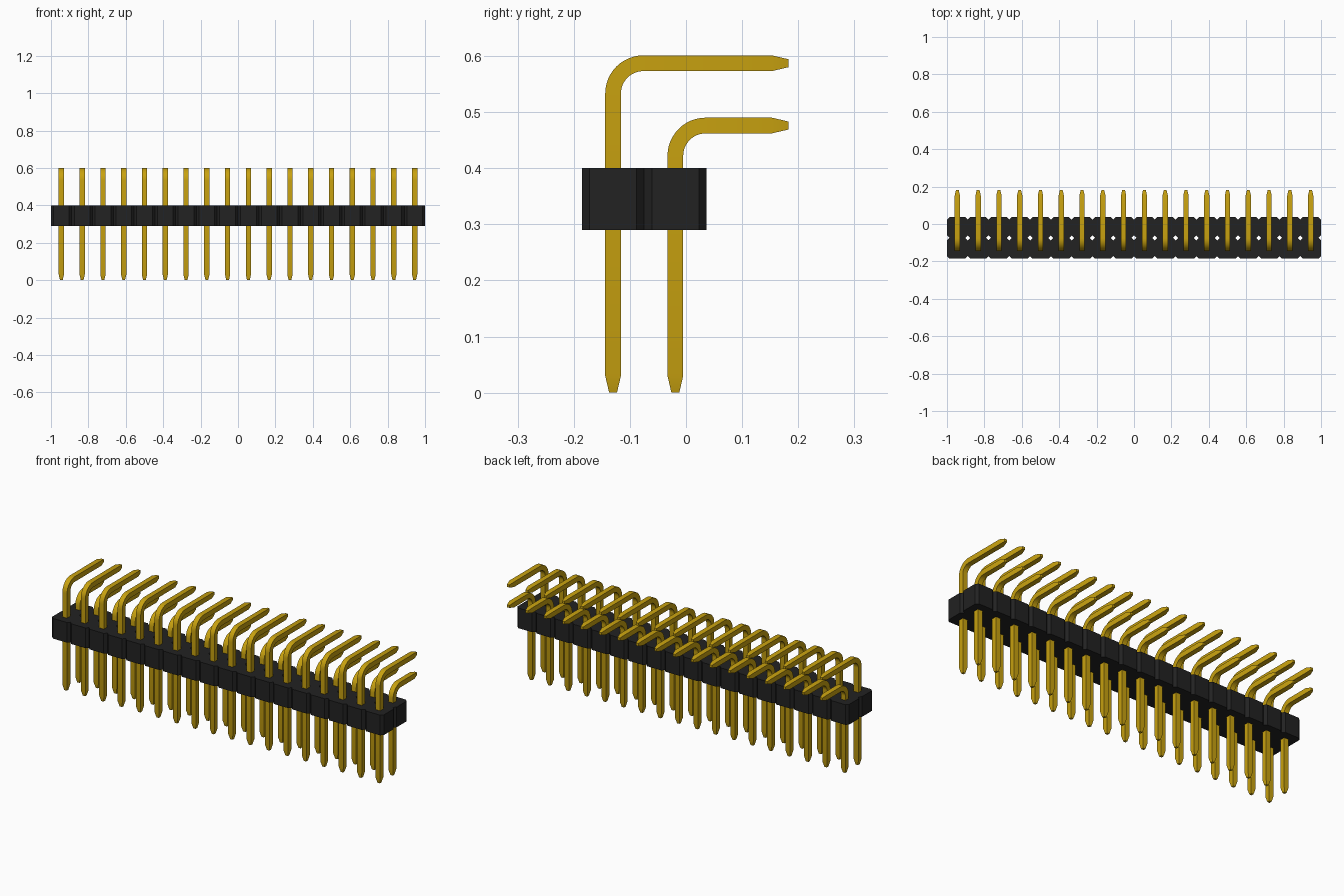
import bpy
import bmesh
from math import sin, cos, pi
from mathutils import Vector

if "Cube" in bpy.data.objects:
    bpy.data.objects.remove(bpy.data.objects["Cube"])

COLUMNS = 18
PITCH = 2 / COLUMNS
FRONT_ROW, BACK_ROW = -0.13, -0.019
BODY_BOTTOM, BODY_TOP = 0.29, 0.40
CHAMFER = 0.0135
PIN_HALF, TIP_HALF, TAPER = 0.014, 0.007, 0.03
BEND_RADIUS, BEND_STEPS = 0.054, 12
PIN_END = 0.183


def make_material(name, color):
    mat = bpy.data.materials.new(name)
    mat.use_nodes = True
    mat.diffuse_color = color
    mat.node_tree.nodes["Principled BSDF"].inputs["Base Color"].default_value = color
    return mat


def finish(name, bm, mat):
    bmesh.ops.recalc_face_normals(bm, faces=bm.faces)
    mesh = bpy.data.meshes.new(name)
    bm.to_mesh(mesh)
    bm.free()
    mesh.materials.append(mat)
    obj = bpy.data.objects.new(name, mesh)
    bpy.context.collection.objects.link(obj)
    return obj


def column_x(i):
    return -1 + PITCH * (i + 0.5)


# Housing: chamfered cells welded in plan, then raised as one solid
def make_housing(mat):
    bm = bmesh.new()
    h = PITCH / 2
    c = h - CHAMFER
    octagon = [(h, -c), (h, c), (c, h), (-c, h), (-h, c), (-h, -c), (-c, -h), (c, -h)]
    middle = (FRONT_ROW + BACK_ROW) / 2
    for row_y in (middle - h, middle + h):
        for i in range(COLUMNS):
            bm.faces.new([bm.verts.new((column_x(i) + x, row_y + y, BODY_BOTTOM))
                          for x, y in octagon])
    bmesh.ops.remove_doubles(bm, verts=bm.verts, dist=0.0005)
    plan = bm.faces[:]
    raised = bmesh.ops.extrude_face_region(bm, geom=plan, use_keep_orig=True)
    top = [v for v in raised["geom"] if isinstance(v, bmesh.types.BMVert)]
    bmesh.ops.translate(bm, verts=top, vec=(0, 0, BODY_TOP - BODY_BOTTOM))
    return finish("pin_housing", bm, mat)


# Pin row: square section swept up, round the bend and out to the back
def make_pin_row(name, row_y, height, mat):
    r = BEND_RADIUS
    path = [(row_y, 0, 0, TIP_HALF), (row_y, TAPER, 0, PIN_HALF)]
    for k in range(BEND_STEPS + 1):
        a = pi / 2 * k / BEND_STEPS
        path.append((row_y + r * (1 - cos(a)), height - r + r * sin(a), a, PIN_HALF))
    path += [(PIN_END - TAPER, height, pi / 2, PIN_HALF),
             (PIN_END, height, pi / 2, TIP_HALF)]

    bm = bmesh.new()
    rings = []
    for y, z, a, half in path:
        across = Vector((0, cos(a), -sin(a))) * half
        side = Vector((half, 0, 0))
        centre = Vector((column_x(0), y, z))
        rings.append([bm.verts.new(centre + side * s + across * t)
                      for s, t in ((-1, -1), (1, -1), (1, 1), (-1, 1))])
    for low, high in zip(rings, rings[1:]):
        for j in range(4):
            n = (j + 1) % 4
            bm.faces.new((low[j], low[n], high[n], high[j]))
    bm.faces.new(rings[0])
    bm.faces.new(rings[-1])
    obj = finish(name, bm, mat)

    bpy.ops.object.select_all(action="DESELECT")
    obj.select_set(True)
    bpy.context.view_layer.objects.active = obj
    bpy.ops.object.shade_smooth_by_angle()

    array = obj.modifiers.new("columns", "ARRAY")
    array.count = COLUMNS
    array.use_relative_offset = False
    array.use_constant_offset = True
    array.constant_offset_displace = (PITCH, 0, 0)
    return obj


black = make_material("black plastic", (0.016, 0.016, 0.016, 1))
gold = make_material("gold metal", (0.58, 0.36, 0.005, 1))

make_housing(black)
make_pin_row("front_pin_row", FRONT_ROW, 0.587, gold)
make_pin_row("back_pin_row", BACK_ROW, 0.476, gold)
